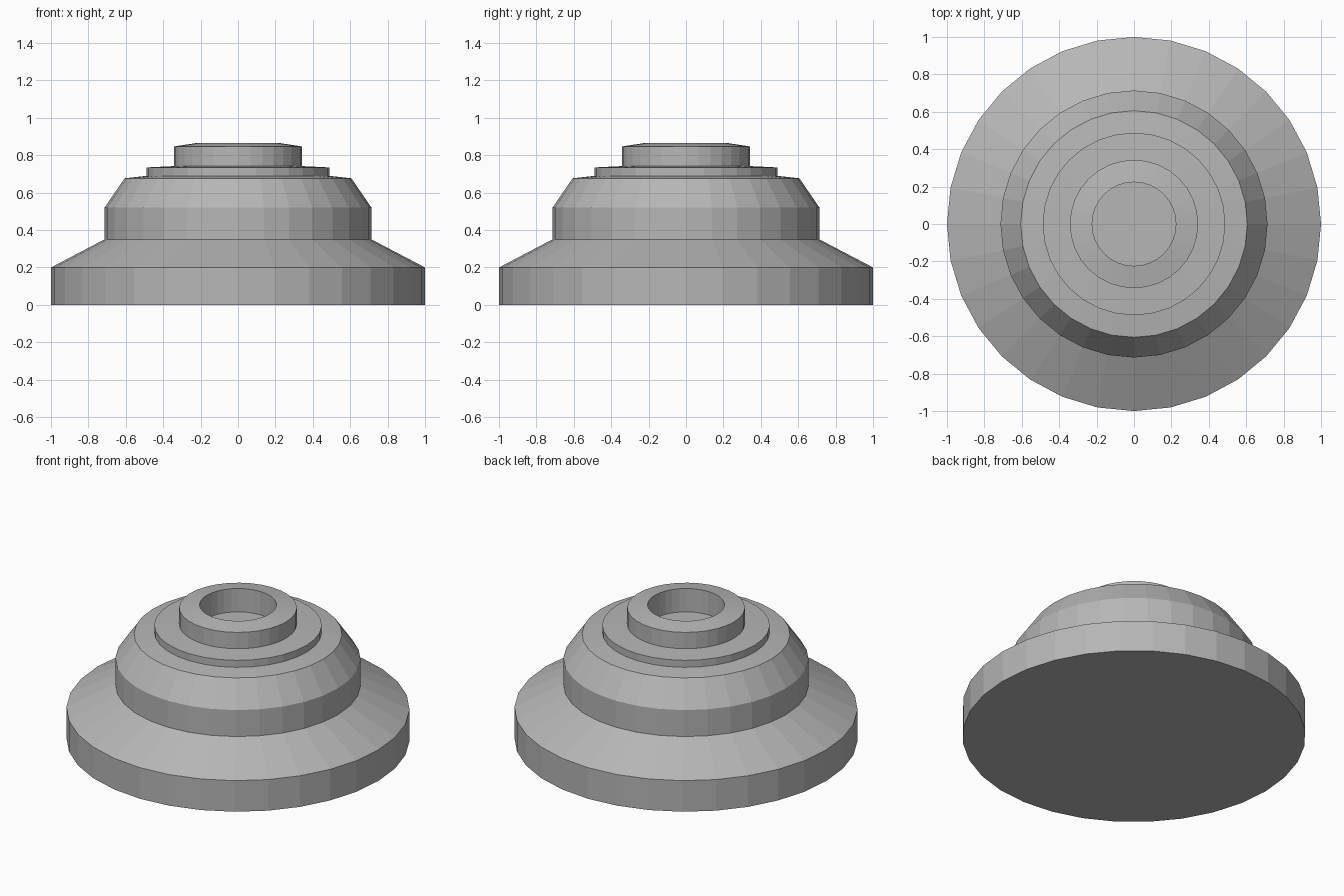
import bpy, bmesh
from math import cos, sin, tau

if "Cube" in bpy.data.objects:
    bpy.data.objects.remove(bpy.data.objects["Cube"])

SIDES = 32

# Half cross-section (radius, height) from the base edge up to the socket floor
profile = [
    (1.0, 0.0), (1.0, 0.20),            # base disc
    (0.714, 0.35), (0.714, 0.52),       # sloped skirt and drum
    (0.606, 0.677), (0.488, 0.69),      # shoulder
    (0.488, 0.735), (0.343, 0.742),     # thin step
    (0.343, 0.847), (0.224, 0.865),     # collar
    (0.224, 0.715),                     # socket wall
]


def lathe(name, points, material):
    bm = bmesh.new()
    rings = [[bm.verts.new((r * cos(tau * i / SIDES), r * sin(tau * i / SIDES), z))
              for i in range(SIDES)] for r, z in points]
    for low, high in zip(rings, rings[1:]):
        for i in range(SIDES):
            j = (i + 1) % SIDES
            bm.faces.new((low[i], low[j], high[j], high[i]))
    # Close the underside and the socket floor
    bm.faces.new(rings[0][::-1])
    bm.faces.new(rings[-1])
    mesh = bpy.data.meshes.new(name)
    bm.to_mesh(mesh)
    bm.free()
    mesh.materials.append(material)
    obj = bpy.data.objects.new(name, mesh)
    bpy.context.collection.objects.link(obj)
    return obj


dark_grey = bpy.data.materials.new("dark_grey")
dark_grey.diffuse_color = (0.47, 0.47, 0.47, 1)
dark_grey.use_nodes = True
dark_grey.node_tree.nodes["Principled BSDF"].inputs["Base Color"].default_value = dark_grey.diffuse_color
lathe("stepped_round_base", profile, dark_grey)
